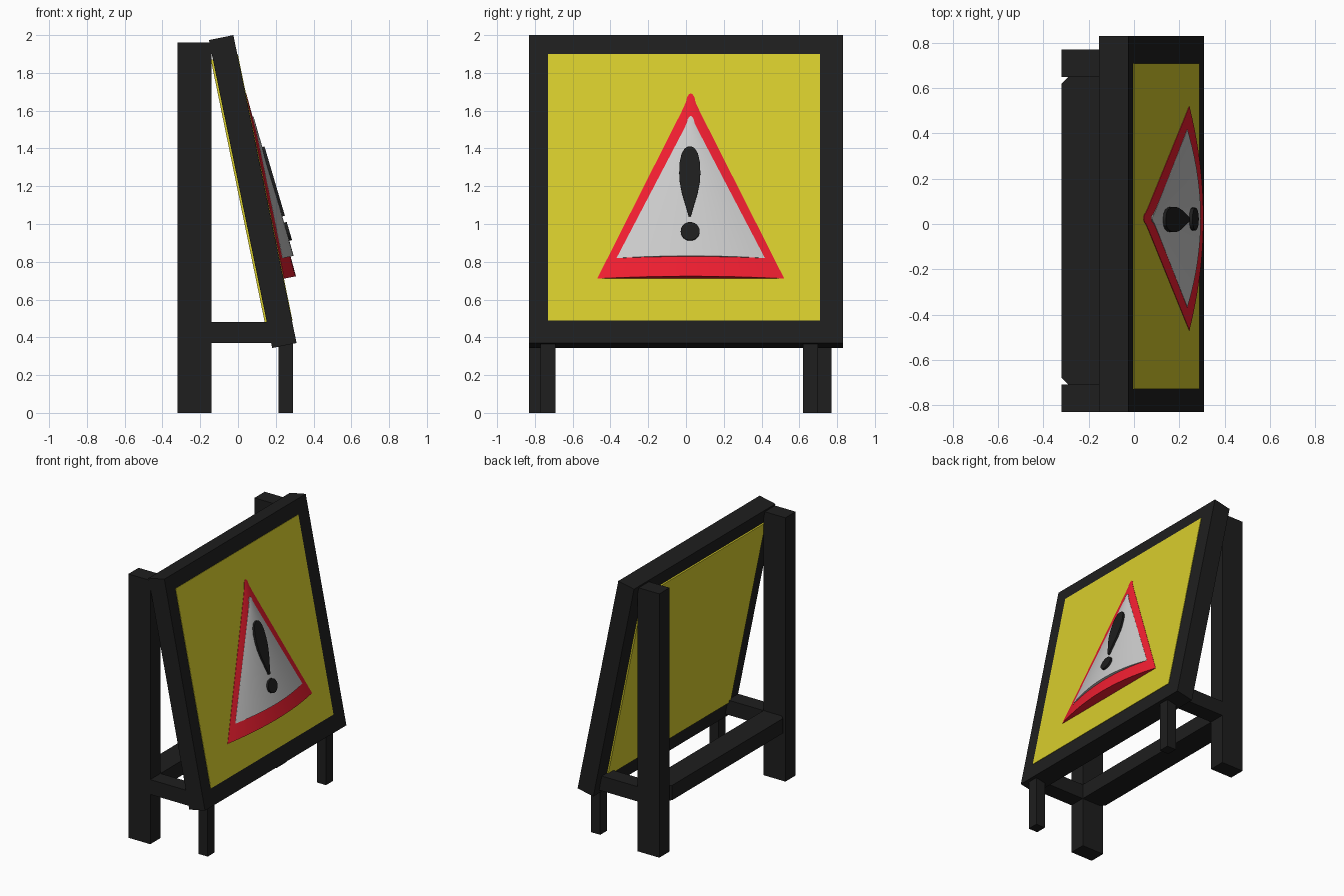
import bpy, bmesh, math
from mathutils import Matrix

if "Cube" in bpy.data.objects:
    bpy.data.objects.remove(bpy.data.objects["Cube"])

# Board space: x = out of the board face, y = sideways, z = up the slope
TILT = Matrix.Translation((0.31, 0, 0.37)) @ Matrix.Rotation(math.radians(-11.6), 4, 'Y')
SIGN_Y = 0.025


def material(name, rgb):
    m = bpy.data.materials.new(name)
    m.diffuse_color = (*rgb, 1)
    m.use_nodes = True
    m.node_tree.nodes["Principled BSDF"].inputs["Base Color"].default_value = m.diffuse_color
    return m


BLACK = material("black", (0.013, 0.013, 0.013))
YELLOW = material("yellow", (0.68, 0.61, 0.025))
RED = material("red", (0.87, 0.013, 0.03))
WHITE = material("white", (0.58, 0.58, 0.58))


def finish(name, bm, mat, matrix=Matrix(), smooth=False):
    bmesh.ops.recalc_face_normals(bm, faces=bm.faces)
    me = bpy.data.meshes.new(name)
    bm.to_mesh(me)
    bm.free()
    me.materials.append(mat)
    ob = bpy.data.objects.new(name, me)
    bpy.context.collection.objects.link(ob)
    ob.matrix_world = matrix
    if smooth:
        bpy.ops.object.select_all(action='DESELECT')
        ob.select_set(True)
        bpy.context.view_layer.objects.active = ob
        bpy.ops.object.shade_smooth_by_angle(angle=math.radians(30))
    return ob


def box(name, x, y, z, mat=BLACK, matrix=Matrix()):
    bm = bmesh.new()
    bmesh.ops.create_cube(bm, size=1)
    for v in bm.verts:
        v.co = [r[0] + (c + 0.5) * (r[1] - r[0]) for c, r in zip(v.co, (x, y, z))]
    return finish(name, bm, mat, matrix)


def plate(name, outline, height, mat, smooth=False):
    """Prism over a (y, z) outline on the board, its front at height(z)."""
    bm = bmesh.new()
    back = [bm.verts.new((-0.01, y, z)) for y, z in outline]
    front = [bm.verts.new((height(z), y, z)) for y, z in outline]
    n = len(outline)
    bm.faces.new(back)
    bm.faces.new(front)
    for i in range(n):
        j = (i + 1) % n
        bm.faces.new((back[i], back[j], front[j], front[i]))
    return finish(name, bm, mat, TILT, smooth)


def domed_triangle(name, base, top, half, edge, bulge, mat, cols=20):
    """Triangle with rounded tip, swelling outward toward its base."""
    bm = bmesh.new()
    rows = []
    for t in (0.0, 0.006, 0.02, 0.045, 0.1, 0.3, 0.5, 0.75, 1.0):
        w = half * max(t, min(0.05, math.sqrt(t * 0.08))) if t > 0 else 0.004
        front, back = [], []
        for i in range(cols + 1):
            s = 2 * i / cols - 1
            y, z = SIGN_Y + s * w, top + (base - top) * t
            front.append(bm.verts.new((edge + bulge * t * (1 - s * s), y, z)))
            back.append(bm.verts.new((-0.005, y, z)))
        rows.append(front + back[::-1])
    n = len(rows[0])
    for a, b in zip(rows, rows[1:]):
        for i in range(n):
            j = (i + 1) % n
            bm.faces.new((a[i], a[j], b[j], b[i]))
    bm.faces.new(rows[0])
    bm.faces.new(rows[-1])
    return finish(name, bm, mat, TILT, True)


# Tilted frame and the panel inside it
N = (-0.132, 0)
box("frame_bottom", N, (-0.83, 0.83), (0, 0.122), BLACK, TILT)
box("frame_top", N, (-0.83, 0.83), (1.56, 1.664), BLACK, TILT)
box("frame_left", N, (-0.83, -0.73), (0.122, 1.56), BLACK, TILT)
box("frame_right", N, (0.71, 0.83), (0.122, 1.56), BLACK, TILT)
box("panel", (-0.143, 0.003), (-0.73, 0.71), (0.122, 1.56), YELLOW, TILT)

# Warning sign
domed_triangle("sign_border", 0.347, 1.347, 0.495, 0.005, 0.063, RED)
domed_triangle("sign_face", 0.455, 1.222, 0.393, 0.018, 0.06, WHITE)


def mark_height(z):
    return 0.043 + 0.084 * (1.053 - z)


# Exclamation mark: teardrop stroke and round dot
side = [(0.006, 0.672), (0.022, 0.73), (0.042, 0.80), (0.053, 0.86), (0.056, 0.91),
        (0.053, 0.97), (0.043, 1.015), (0.027, 1.043), (0.009, 1.053)]
stroke = [(SIGN_Y - 0.005 + w, z) for w, z in side]
stroke += [(SIGN_Y - 0.005 - w, z) for w, z in reversed(side)]
plate("mark_stroke", stroke, mark_height, BLACK, True)
dot = [(SIGN_Y - 0.003 + 0.05 * math.cos(a), 0.588 + 0.05 * math.sin(a))
       for a in (math.tau * i / 24 for i in range(24))]
plate("mark_dot", dot, mark_height, BLACK, True)

# Rear posts, side rails and short front legs
for label, post, leg in (("left", (-0.83, -0.71), (-0.77, -0.69)),
                         ("right", (0.65, 0.77), (0.62, 0.70))):
    box("rear_post_" + label, (-0.32, -0.14), post, (0, 1.96))
    box("side_rail_" + label, (-0.14, 0.22), post, (0.37, 0.48))
    box("front_leg_" + label, (0.215, 0.29), leg, (0, 0.40))

# Cross beam with chamfered rear corners
bm = bmesh.new()
pts = [(-0.14, -0.71), (-0.14, 0.65), (-0.29, 0.65), (-0.32, 0.62), (-0.32, -0.68), (-0.29, -0.71)]
face = bm.faces.new([bm.verts.new((x, y, 0.37)) for x, y in pts])
up = bmesh.ops.extrude_face_region(bm, geom=[face])["geom"]
bmesh.ops.translate(bm, vec=(0, 0, 0.11), verts=[v for v in up if isinstance(v, bmesh.types.BMVert)])
if not face.is_valid or len(bm.faces) < 8:
    bm.faces.new([v for v in bm.verts if v.co.z < 0.4])
finish("cross_beam", bm, BLACK)
